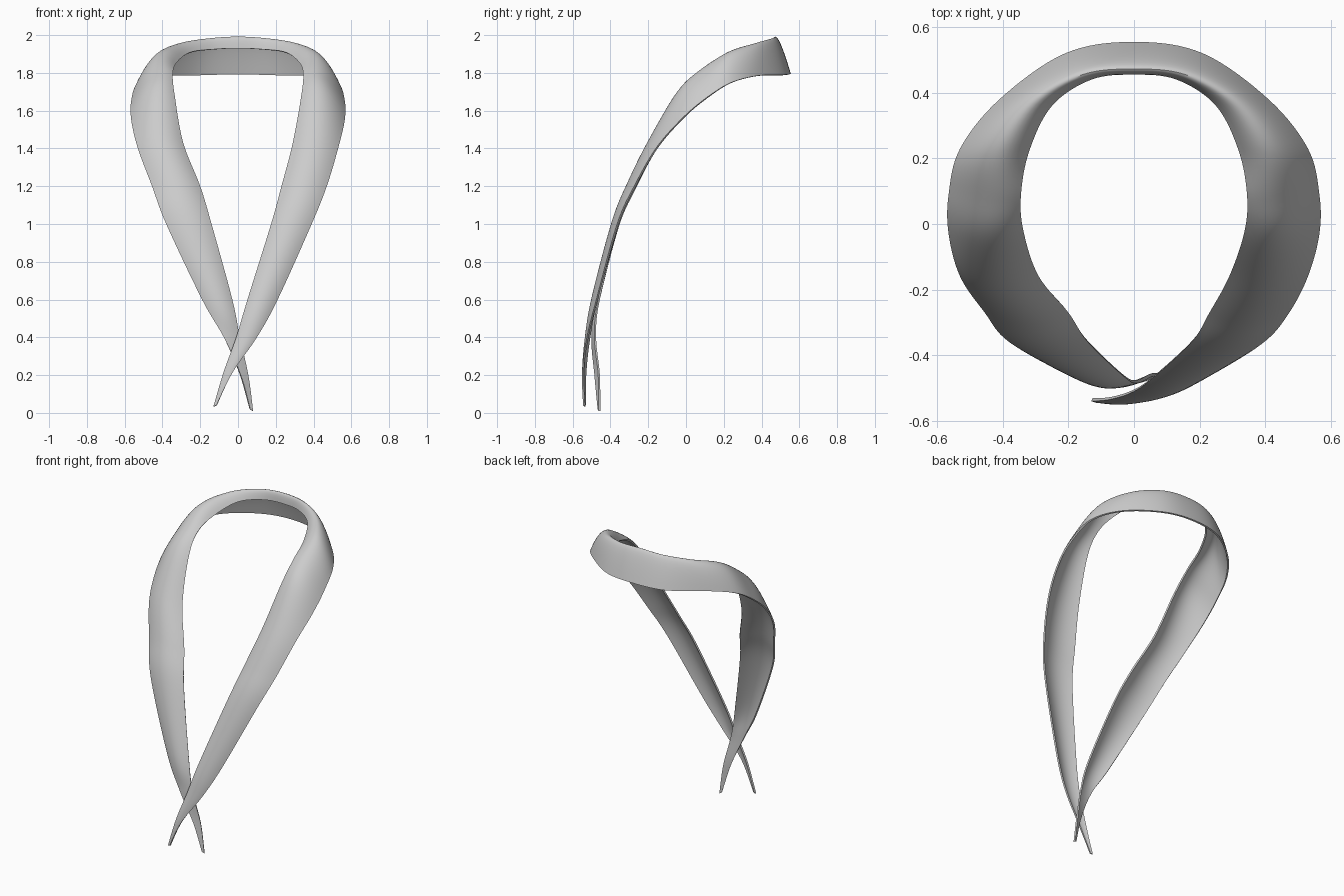
import bpy
import bmesh
from mathutils import Vector

cube = bpy.data.objects.get("Cube")
if cube:
    bpy.data.objects.remove(cube, do_unlink=True)


def station(ix, iy, iz, ox, oy, oz, lift_y, lift_z):
    """One cross-section: inner edge, bulging control point, outer edge."""
    inner, outer = Vector((ix, iy, iz)), Vector((ox, oy, oz))
    control = (inner + outer) / 2 + Vector((0, lift_y, lift_z))
    return inner, control, outer


def mirrored(section):
    return tuple(Vector((-p.x, p.y, p.z)) for p in section)


def spline(a, b, c, d, t):
    """Catmull-Rom interpolation between b and c."""
    return 0.5 * (2 * b + (c - a) * t + (2 * a - 5 * b + 4 * c - d) * t ** 2
                  + (3 * b - a - 3 * c + d) * t ** 3)


def bezier(a, b, c, t):
    return a * (1 - t) ** 2 + b * 2 * t * (1 - t) + c * t ** 2


# Neck and shoulder sections, from the nape forward (same on both sides)
collar = [station(*s) for s in (
    (0, .455, 1.93, 0, .555, 1.795, -.04, .24),
    (.13, .44, 1.925, .21, .52, 1.79, -.03, .23),
    (.25, .36, 1.91, .41, .38, 1.785, 0, .2),
    (.32, .22, 1.86, .53, .23, 1.745, 0, .2),
    (.345, .08, 1.8, .565, .09, 1.655, -.02, .14),
    (.335, -.03, 1.68, .565, -.03, 1.55, -.04, .14),
    (.29, -.16, 1.43, .53, -.16, 1.4, -.07, .07),
)]

# Left strap, which crosses in front
front_strap = [station(*s) for s in (
    (.23, -.27, 1.2, .47, -.275, 1.2, -.07, .05),
    (.175, -.36, 1, .39, -.365, 1, -.06, .03),
    (.05, -.475, .6, .21, -.475, .6, -.05, .02),
    (-.01, -.515, .4, .1, -.525, .4, -.03, 0),
    (-.075, -.535, .22, -.025, -.55, .22, -.01, 0),
    (-.13, -.54, .035, -.115, -.545, .04, 0, 0),
)]

# Right strap, which passes behind
rear_strap = [station(*s) for s in (
    (-.2, -.27, 1.2, -.455, -.27, 1.2, -.07, .05),
    (-.14, -.36, 1, -.38, -.36, 1, -.06, .03),
    (-.03, -.465, .6, -.19, -.465, .6, -.05, .02),
    (.01, -.485, .4, -.075, -.5, .4, -.01, 0),
    (.055, -.465, .2, .015, -.485, .2, 0, 0),
    (.08, -.463, .01, .065, -.468, .02, 0, 0),
)]

sections = (rear_strap[::-1] + [mirrored(s) for s in collar[:0:-1]]
            + collar + front_strap)

# Loft the band through all sections
STEPS, ACROSS = 8, 14
padded = [sections[0]] + sections + [sections[-1]]
rows = []
for i in range(len(sections) - 1):
    for k in range(STEPS):
        rows.append([spline(*points, k / STEPS)
                     for points in zip(*padded[i:i + 4])])
rows.append(sections[-1])

bm = bmesh.new()
grid = [[bm.verts.new(bezier(*row, j / ACROSS)) for j in range(ACROSS + 1)]
        for row in rows]
for near, far in zip(grid, grid[1:]):
    for j in range(ACROSS):
        bm.faces.new((near[j], far[j], far[j + 1], near[j + 1]))
mesh = bpy.data.meshes.new("neck_band")
bm.to_mesh(mesh)
bm.free()
band = bpy.data.objects.new("neck_band", mesh)
bpy.context.collection.objects.link(band)

# Plain cloth colour
cloth = bpy.data.materials.new("light_grey_cloth")
cloth.use_nodes = True
grey = (.6, .6, .6, 1)
cloth.diffuse_color = grey
cloth.node_tree.nodes["Principled BSDF"].inputs["Base Color"].default_value = grey
mesh.materials.append(cloth)

# Thin cloth thickness and smooth shading
bpy.ops.object.select_all(action="DESELECT")
band.select_set(True)
bpy.context.view_layer.objects.active = band
solid = band.modifiers.new("thickness", "SOLIDIFY")
solid.thickness = .01
solid.offset = -1
bpy.ops.object.modifier_apply(modifier=solid.name)
bpy.ops.object.shade_smooth_by_angle(angle=.7)
